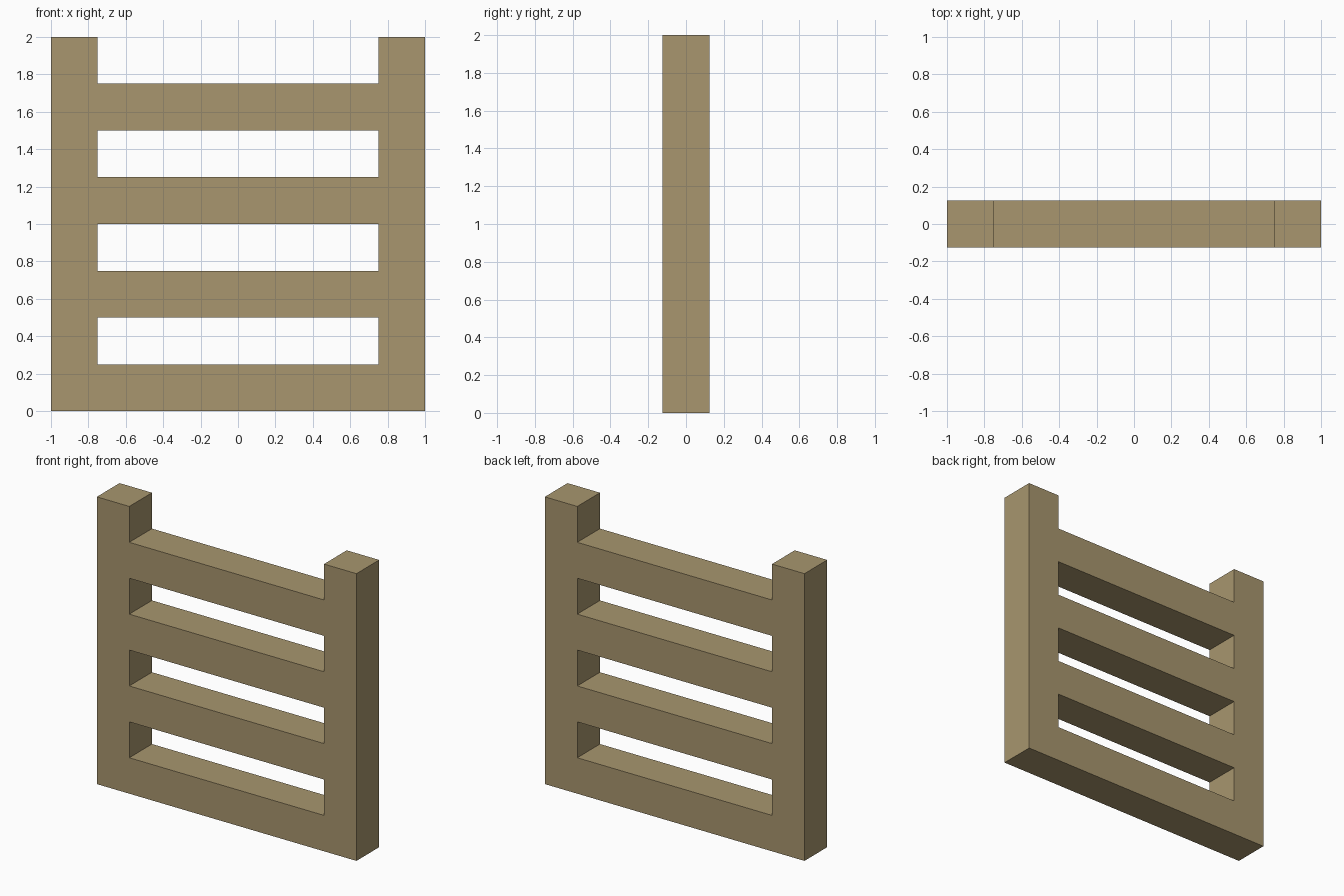
import bpy
import bmesh
from mathutils import Vector

if "Cube" in bpy.data.objects:
    bpy.data.objects.remove(bpy.data.objects["Cube"])

wood = bpy.data.materials.new("tan wood")
wood.diffuse_color = (0.392, 0.305, 0.156, 1.0)
wood.use_nodes = True
wood.node_tree.nodes["Principled BSDF"].inputs["Base Color"].default_value = wood.diffuse_color

T = 0.25  # timber thickness


def box(name, center, size, open_ends=False):
    bm = bmesh.new()
    bmesh.ops.create_cube(bm, size=1.0)
    bmesh.ops.scale(bm, vec=Vector(size), verts=bm.verts)
    if open_ends:  # ends are hidden against the posts
        ends = [f for f in bm.faces if abs(f.normal.x) > 0.9]
        bmesh.ops.delete(bm, geom=ends, context='FACES_ONLY')
    mesh = bpy.data.meshes.new(name)
    bm.to_mesh(mesh)
    bm.free()
    mesh.materials.append(wood)
    obj = bpy.data.objects.new(name, mesh)
    obj.location = center
    bpy.context.collection.objects.link(obj)
    return obj


# Side posts
for side, label in ((-1, "left"), (1, "right")):
    box(label + "_post", (side * 0.875, 0, 1.0), (T, T, 2.0))

# Rungs, starting flush with the bottom
for i in range(4):
    box(f"rung_{i + 1}", (0, 0, T / 2 + i * 2 * T), (1.5, T, T), open_ends=True)
